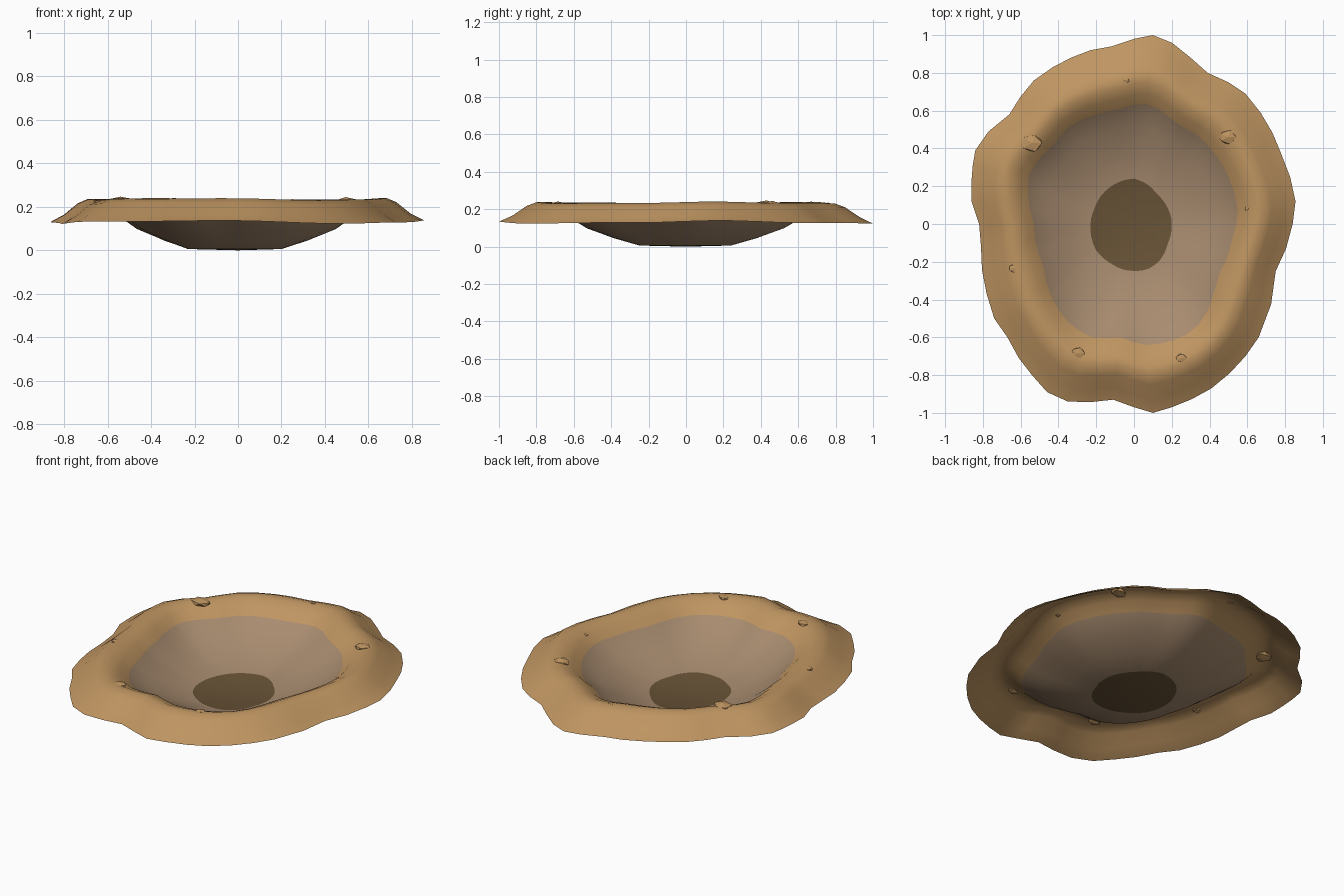
import bpy, bmesh, math, random
from mathutils import Vector
from mathutils.bvhtree import BVHTree

cube = bpy.data.objects.get("Cube")
if cube:
    bpy.data.objects.remove(cube, do_unlink=True)
random.seed(4)


def material(name, rgb):
    mat = bpy.data.materials.new(name)
    mat.use_nodes = True
    mat.diffuse_color = (*rgb, 1)
    mat.node_tree.nodes["Principled BSDF"].inputs["Base Color"].default_value = (*rgb, 1)
    return mat


sand = material("sandy_tan", (0.52, 0.30, 0.12))
wall = material("grey_brown", (0.39, 0.26, 0.16))
dark = material("dark_earth", (0.14, 0.087, 0.038))

# Irregular outlines seen from above
OUTER = [(.1, 1), (.2, .96), (.3, .88), (.39, .8), (.5, .75), (.59, .69), (.67, .59), (.78, .37),
         (.855, .12), (.84, 0), (.75, -.25), (.66, -.6), (.59, -.7), (.41, -.87), (.2, -.97),
         (.1, -1), (0, -.97), (-.11, -.93), (-.35, -.94), (-.46, -.89), (-.54, -.8), (-.61, -.71),
         (-.67, -.6), (-.74, -.5), (-.78, -.37), (-.81, -.12), (-.82, 0), (-.86, .12), (-.86, .23),
         (-.84, .39), (-.77, .49), (-.66, .58), (-.53, .76), (-.43, .83), (-.23, .92), (-.12, .94),
         (0, .98)]
INNER = [(.05, .64), (.13, .61), (.22, .53), (.35, .46), (.42, .38), (.5, .25), (.55, .06),
         (.52, -.08), (.43, -.3), (.4, -.44), (.32, -.56), (.2, -.62), (.06, -.64), (-.07, -.6),
         (-.22, -.6), (-.33, -.54), (-.43, -.4), (-.48, -.22), (-.52, -.1), (-.53, 0), (-.56, .15),
         (-.56, .25), (-.5, .35), (-.42, .42), (-.34, .52), (-.23, .57), (-.1, .6)]
FLOOR = [(0, .24), (.07, .21), (.12, .16), (.17, .1), (.2, 0), (.18, -.1), (.13, -.2), (.07, -.24),
         (-.06, -.24), (-.12, -.21), (-.2, -.14), (-.23, -.04), (-.21, .08), (-.12, .2)]


def polar(points):
    return sorted((math.atan2(y, x) % math.tau, math.hypot(x, y)) for x, y in points)


def radius(ring, a):
    first, last = ring[0], ring[-1]
    loop = [(last[0] - math.tau, last[1])] + ring + [(first[0] + math.tau, first[1])]
    for (a0, r0), (a1, r1) in zip(loop, loop[1:]):
        if a0 <= a <= a1:
            return r0 + (r1 - r0) * (a - a0) / (a1 - a0)


outer, inner, floor = polar(OUTER), polar(INNER), polar(FLOOR)

# Spokes follow the outer corners, with wide gaps halved
angles = []
corners = [a for a, r in outer]
for a, b in zip(corners, corners[1:] + [corners[0] + math.tau]):
    angles.append(a)
    if b - a > math.radians(9):
        angles.append((a + b) / 2 % math.tau)
angles.sort()

# Rings: inner outline, outer outline, blend, height, waviness, material of the band inside it
RINGS = [(floor, inner, 0, .006, 0, 2), (floor, inner, .35, .045, 0, 1),
         (floor, inner, .72, .098, 0, 1), (floor, inner, 1, .165, .002, 1),
         (inner, outer, .15, .208, .003, 0), (inner, outer, .32, .232, .004, 0),
         (inner, outer, .44, .235, .004, 0), (inner, outer, .59, .215, .004, 0),
         (inner, outer, .8, .163, .004, 0), (inner, outer, 1, .13, .006, 0)]

# Crater: one open sheet of bowl, raised rim and outer slope
bm = bmesh.new()
centre = bm.verts.new((0, 0, 0))
previous = None
for low, high, t, z, wave, mat in RINGS:
    ring = []
    for a in angles:
        r = radius(low, a) * (1 - t) + radius(high, a) * t
        dz = wave * (math.sin(3 * a + 1) + .5 * math.sin(7 * a))
        ring.append(bm.verts.new((r * math.cos(a), r * math.sin(a), z + dz)))
    for i in range(len(ring)):
        j = (i + 1) % len(ring)
        if previous:
            face = bm.faces.new((previous[i], ring[i], ring[j], previous[j]))
        else:
            face = bm.faces.new((centre, ring[i], ring[j]))
        face.material_index = mat
        face.smooth = True
    previous = ring
bm.normal_update()
surface = BVHTree.FromBMesh(bm)
mesh = bpy.data.meshes.new("crater")
bm.to_mesh(mesh)
bm.free()
for mat in (sand, wall, dark):
    mesh.materials.append(mat)
bpy.context.collection.objects.link(bpy.data.objects.new("crater", mesh))

# Half-buried stones along the rim
STONES = [(-.54, .43, .06), (.495, .46, .05), (-.295, -.685, .04), (.25, -.71, .032),
          (-.64, -.235, .028), (.6, .08, .016), (-.04, .76, .016)]
for n, (x, y, size) in enumerate(STONES, 1):
    hit = surface.ray_cast(Vector((x, y, 1)), Vector((0, 0, -1)))[0]
    bm = bmesh.new()
    bmesh.ops.create_icosphere(bm, subdivisions=1, radius=1)
    for v in bm.verts:
        v.co *= random.uniform(.85, 1.1)
        v.co = Vector((v.co.x * size, v.co.y * size * .85, v.co.z * size * .35))
    mesh = bpy.data.meshes.new("stone")
    bm.to_mesh(mesh)
    bm.free()
    mesh.materials.append(sand)
    stone = bpy.data.objects.new(f"rim_stone_{n}", mesh)
    stone.location = hit - Vector((0, 0, size * .08))
    bpy.context.collection.objects.link(stone)
